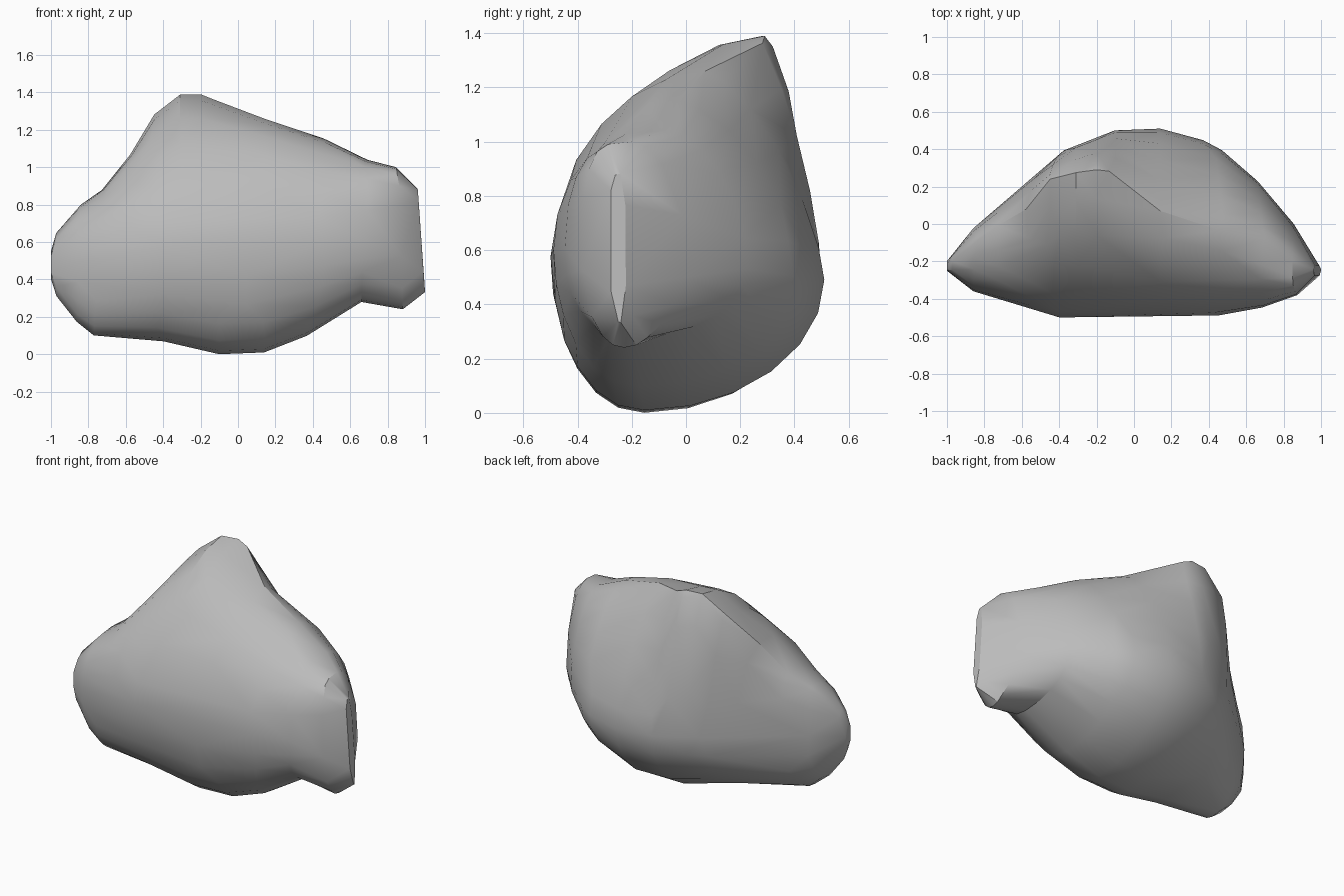
import bpy
import bmesh
import math
from mathutils import Vector

cube = bpy.data.objects.get("Cube")
if cube:
    bpy.data.objects.remove(cube, do_unlink=True)

# Outlines of the boulder, each as (x, value) pairs along its length
top_height = [(-1, .55), (-.97, .65), (-.84, .8), (-.72, .89), (-.57, 1.08), (-.45, 1.28),
              (-.31, 1.39), (-.2, 1.39), (.14, 1.26), (.47, 1.15), (.69, 1.04), (.86, 1), (.96, .92), (1, .88)]
bottom_height = [(-1, .4), (-.97, .31), (-.86, .17), (-.77, .1), (-.4, .07), (-.1, 0), (.14, .01),
                 (.37, .1), (.66, .28), (.88, .24), (1, .33)]
front_edge = [(-1, -.25), (-.89, -.35), (-.4, -.5), (.45, -.49), (.72, -.44), (.88, -.38), (1, -.28)]
back_edge = [(-1, -.2), (-.89, -.05), (-.55, .24), (-.37, .4), (-.12, .5), (.14, .51), (.4, .44),
             (.57, .33), (.84, .03), (1, -.22)]
ridge_line = [(-1, -.22), (-.84, -.09), (-.73, -.03), (-.57, .06), (-.45, .24), (-.2, .29),
              (-.04, .25), (.15, .06), (.47, -.04), (.69, -.08), (.86, -.2), (1, -.24)]
keel_line = [(-1, -.22), (-.5, -.2), (0, -.14), (.66, -.2), (1, -.24)]
front_waist = [(-1, .47), (-.3, .59), (.3, .6), (1, .6)]
back_waist = [(-1, .47), (-.3, .52), (.3, .48), (1, .58)]

# How far each quarter of the section swells: low is flat, high is boxy
front_upper_swell = [(-1, 2), (-.9, 2.2), (-.65, 2.2), (-.4, 1.6), (-.25, 1.65), (0, 1.9), (.5, 1.85),
                     (.8, 3.2), (1, 4)]
back_upper_swell = [(-1, 2), (-.6, 2), (-.35, 1.7), (-.1, 1.4), (.2, 1.45), (.5, 1.7), (1, 2)]
front_lower_swell = [(-1, 2), (-.5, 2.1), (.5, 2.2), (1, 2.2)]
back_lower_swell = [(-1, 2), (-.6, 2.2), (-.2, 1.95), (.5, 2), (1, 2)]


def sample(outline, x):
    """Read an outline at x by straight interpolation."""
    for (x0, v0), (x1, v1) in zip(outline, outline[1:]):
        if x <= x1:
            return v0 + (v1 - v0) * (x - x0) / (x1 - x0)
    return outline[-1][1]


def section_point(x, angle):
    """Point on a lopsided rounded section; each quarter has its own radii."""
    c, s = math.cos(angle), math.sin(angle)
    upper, front = s >= 0, c < 0
    middle_y = sample(ridge_line if upper else keel_line, x)
    middle_z = sample(front_waist if front else back_waist, x)
    edge_y = sample(front_edge if front else back_edge, x)
    edge_z = sample(top_height if upper else bottom_height, x)
    if upper:
        swell = front_upper_swell if front else back_upper_swell
    else:
        swell = front_lower_swell if front else back_lower_swell
    power = 2 / sample(swell, x)
    y = middle_y + (edge_y - middle_y) * abs(c) ** power
    z = middle_z + (edge_z - middle_z) * abs(s) ** power
    # The right end leans inwards towards its top
    lean = max(0, (x - .8) / .2) * .07 * max(0, z - .33)
    return Vector((x - lean, y, z))


# Loft the sections into a closed boulder
sides = 24
stations = sorted({x for x, value in top_height + bottom_height})
mesh = bpy.data.meshes.new("boulder")
bm = bmesh.new()
rings = [[bm.verts.new(section_point(x, math.tau * i / sides)) for i in range(sides)]
         for x in stations]
for a, b in zip(rings, rings[1:]):
    for i in range(sides):
        j = (i + 1) % sides
        bm.faces.new((a[i], a[j], b[j], b[i]))
for ring in (rings[0], rings[-1]):
    bm.faces.new(ring)
bmesh.ops.recalc_face_normals(bm, faces=bm.faces)
bm.to_mesh(mesh)
bm.free()

boulder = bpy.data.objects.new("boulder", mesh)
bpy.context.collection.objects.link(boulder)
bpy.context.view_layer.objects.active = boulder
boulder.select_set(True)

# Thin the surface into broad, irregular facets
facets = boulder.modifiers.new("broad_facets", 'DECIMATE')
facets.ratio = .4
bpy.ops.object.modifier_apply(modifier=facets.name)
bpy.ops.object.shade_smooth_by_angle(angle=math.radians(30))

# Plain grey stone
stone = bpy.data.materials.new("grey_stone")
stone.use_nodes = True
grey = (.5, .5, .5, 1)
stone.diffuse_color = grey
stone.node_tree.nodes["Principled BSDF"].inputs["Base Color"].default_value = grey
stone.node_tree.nodes["Principled BSDF"].inputs["Roughness"].default_value = .9
mesh.materials.append(stone)
